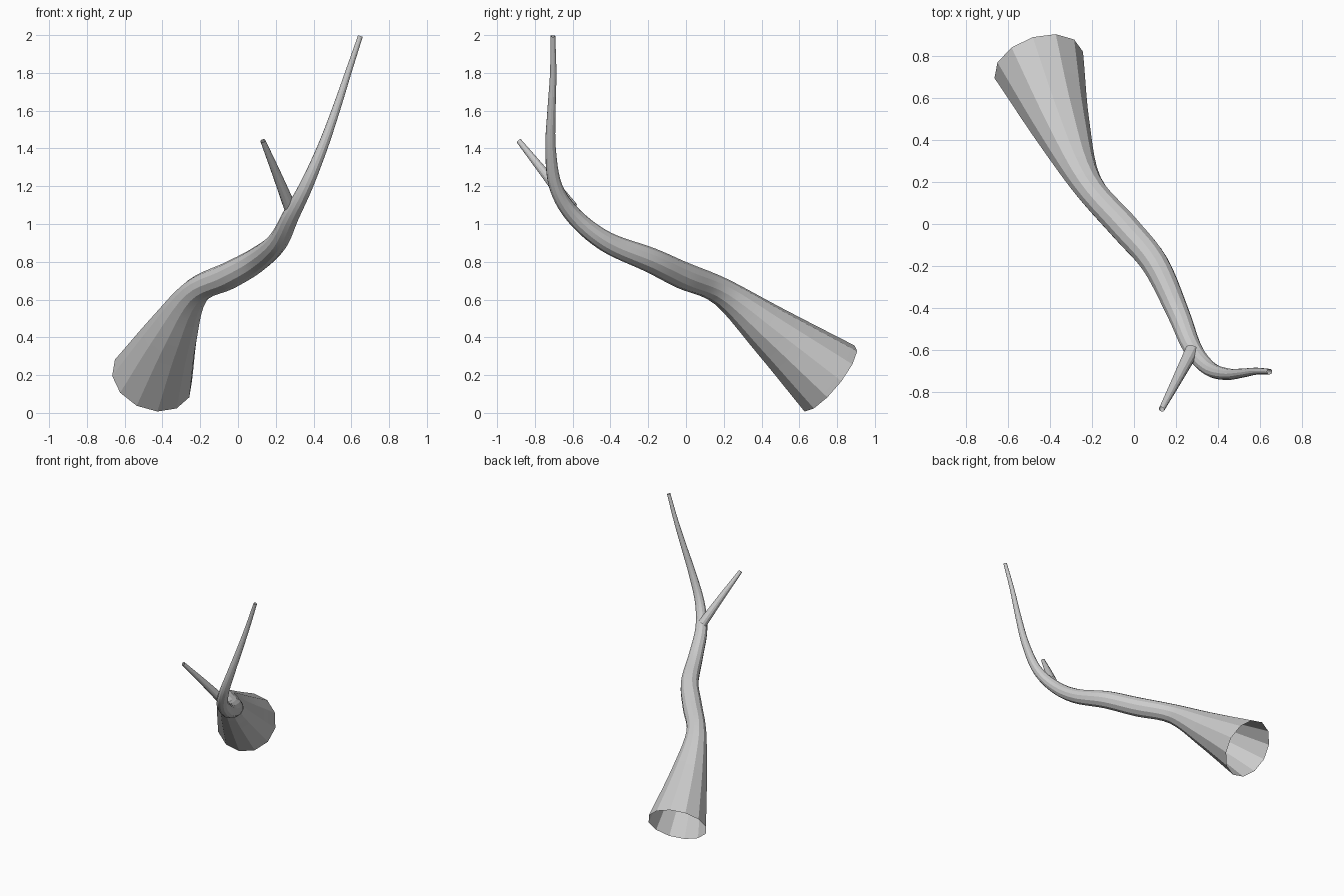
import bpy, bmesh, math
from mathutils import Vector

if "Cube" in bpy.data.objects:
    bpy.data.objects.remove(bpy.data.objects["Cube"])

bark = bpy.data.materials.new("pale_grey_bark")
bark.diffuse_color = (0.6, 0.6, 0.6, 1)
bark.use_nodes = True
bark.node_tree.nodes["Principled BSDF"].inputs["Base Color"].default_value = bark.diffuse_color


def spline(a, b, c, d, t):
    """Catmull-Rom interpolation of (x, y, z, radius) points."""
    return [0.5 * (2 * q + (r - p) * t + (2 * p - 5 * q + 4 * r - s) * t * t
                   + (3 * q - p - 3 * r + s) * t ** 3) for p, q, r, s in zip(a, b, c, d)]


def tube(name, points, sides, steps, start_dir):
    """Open tapered tube swept along a smooth path."""
    first = [2 * a - b for a, b in zip(points[0], points[1])]
    last = [2 * a - b for a, b in zip(points[-1], points[-2])]
    p = [first] + points + [last]
    samples = [spline(*p[i:i + 4], k / steps) for i in range(len(points) - 1) for k in range(steps)]
    samples.append(points[-1])
    centres = [Vector(s[:3]) for s in samples]
    bm = bmesh.new()
    rings = []
    u = Vector(start_dir)
    for i, c in enumerate(centres):
        along = (centres[min(i + 1, len(centres) - 1)] - centres[max(i - 1, 0)]).normalized()
        u = (u - along * u.dot(along)).normalized()   # carry the frame without twist
        v = along.cross(u)
        r = samples[i][3]
        rings.append([bm.verts.new(c + r * (math.cos(a) * u + math.sin(a) * v))
                      for a in (2 * math.pi * k / sides for k in range(sides))])
    for lo, hi in zip(rings, rings[1:]):
        for k in range(sides):
            n = (k + 1) % sides
            bm.faces.new((lo[k], lo[n], hi[n], hi[k]))
    mesh = bpy.data.meshes.new(name)
    bm.to_mesh(mesh)
    bm.free()
    mesh.materials.append(bark)
    obj = bpy.data.objects.new(name, mesh)
    bpy.context.collection.objects.link(obj)
    bpy.context.view_layer.objects.active = obj
    obj.select_set(True)
    bpy.ops.object.shade_smooth_by_angle(angle=math.radians(25))
    obj.select_set(False)


# Leaning trunk: flared open foot, bent middle, thin upright tip
tube("trunk", [
    [-0.455, 0.76, 0.182, 0.221],
    [-0.345, 0.455, 0.43, 0.138],
    [-0.225, 0.19, 0.64, 0.075],
    [-0.045, -0.017, 0.728, 0.072],
    [0.10, -0.19, 0.81, 0.066],
    [0.21, -0.424, 0.907, 0.054],
    [0.28, -0.595, 1.045, 0.045],
    [0.36, -0.69, 1.2, 0.036],
    [0.445, -0.717, 1.4, 0.028],
    [0.517, -0.712, 1.6, 0.022],
    [0.583, -0.703, 1.8, 0.017],
    [0.648, -0.705, 1.995, 0.013],
], 12, 5, (0.03, -0.14, -0.18))

# Short side branch
tube("side_branch", [
    [0.277, -0.605, 1.085, 0.034],
    [0.205, -0.745, 1.265, 0.024],
    [0.132, -0.885, 1.44, 0.014],
], 12, 3, (1, 0, 0))
